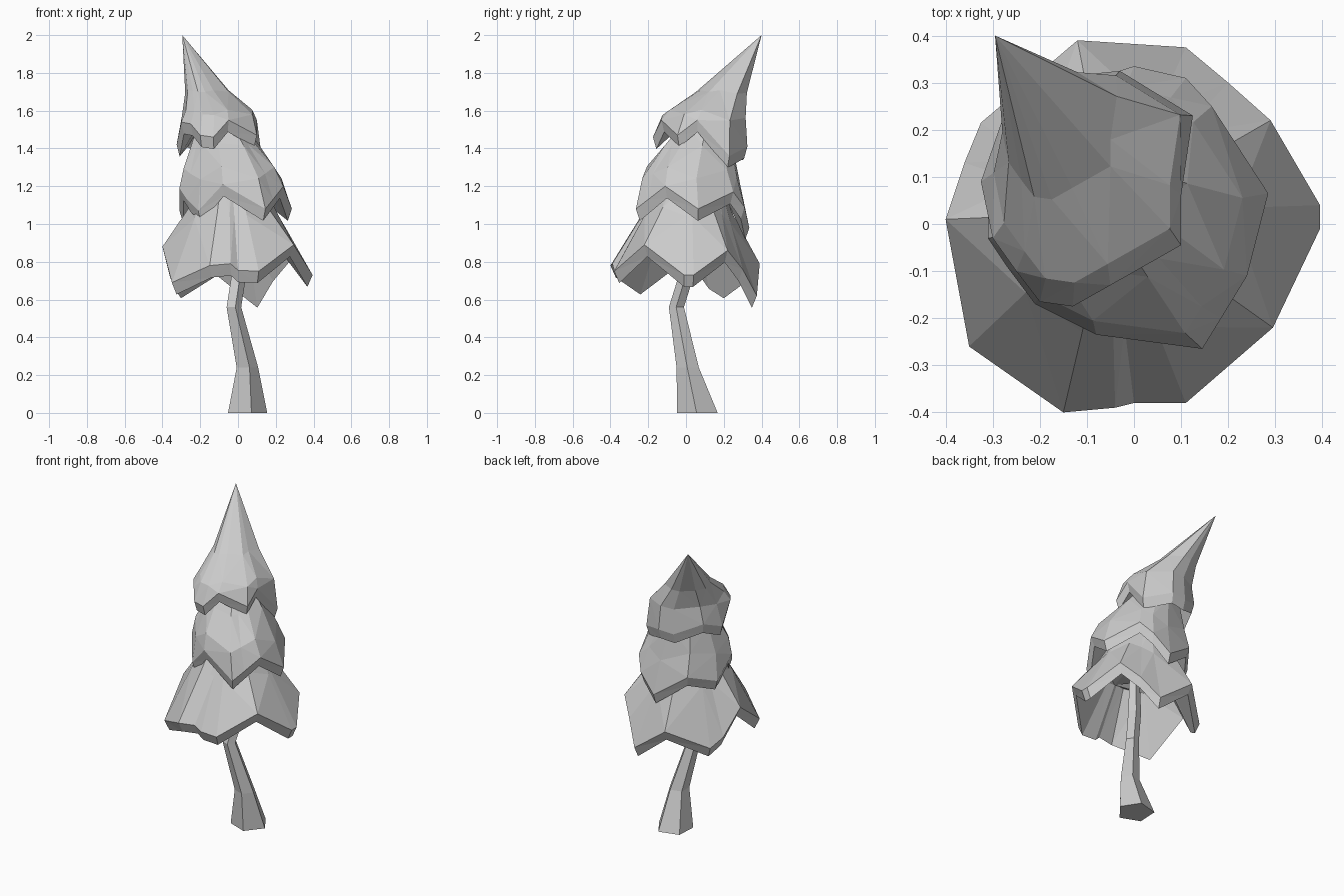
import bpy
import bmesh
import math
from mathutils import Vector

default_cube = bpy.data.objects.get("Cube")
if default_cube:
    bpy.data.objects.remove(default_cube, do_unlink=True)

grey = bpy.data.materials.new("plain grey")
grey.use_nodes = True
grey.diffuse_color = (0.6, 0.6, 0.6, 1)
shader = next(n for n in grey.node_tree.nodes if n.type == 'BSDF_PRINCIPLED')
shader.inputs["Base Color"].default_value = grey.diffuse_color


def bridge(bm, lower, upper):
    """Join two rings of vertices with a band of quads."""
    count = len(lower)
    for i in range(count):
        j = (i + 1) % count
        bm.faces.new((lower[i], lower[j], upper[j], upper[i]))


def add_ring(bm, points):
    return [bm.verts.new(p) for p in points]


def finish(bm, name):
    """Turn the bmesh into a flat shaded object."""
    bmesh.ops.triangulate(bm, faces=[f for f in bm.faces if len(f.verts) > 3])
    bmesh.ops.recalc_face_normals(bm, faces=bm.faces)
    mesh = bpy.data.meshes.new(name)
    bm.to_mesh(mesh)
    bm.free()
    mesh.materials.append(grey)
    obj = bpy.data.objects.new(name, mesh)
    bpy.context.collection.objects.link(obj)
    return obj


def scaled_ring(hem, centre, mean_z, scale, target, keep):
    """Shrink the hem outline around a new centre; keep is how much zigzag stays."""
    return [Vector((target[0] + (p.x - centre[0]) * scale,
                    target[1] + (p.y - centre[1]) * scale,
                    target[2] + (p.z - mean_z) * keep)) for p in hem]


def foliage_tier(name, hem_points, centre, rings, tip, hollow_top):
    """A ragged skirt: outer rings up to a tip, a thick hem and a hollow underside."""
    hem = [Vector(p) for p in hem_points]
    mean_z = sum(p.z for p in hem) / len(hem)
    bm = bmesh.new()
    edge = add_ring(bm, hem)

    # Outer surface
    below = edge
    for scale, target, keep in rings:
        above = add_ring(bm, scaled_ring(hem, centre, mean_z, scale, target, keep))
        bridge(bm, below, above)
        below = above
    peak = bm.verts.new(tip)
    for i, vert in enumerate(below):
        bm.faces.new((vert, below[(i + 1) % len(below)], peak))

    # Hem thickness and underside
    drop = (centre[0], centre[1], mean_z - 0.063)
    lip = add_ring(bm, scaled_ring(hem, centre, mean_z, 0.93, drop, 1))
    bridge(bm, lip, edge)
    inner = add_ring(bm, scaled_ring(hem, centre, mean_z, 0.5, hollow_top, 0.3))
    bridge(bm, lip, inner)
    bm.faces.new(inner)
    return finish(bm, name)


# Bent five-sided trunk
trunk = bmesh.new()
previous = None
for x, y, z, radius in ((0.042, 0.062, 0, 0.113), (0.045, 0.01, 0.24, 0.062),
                        (-0.025, -0.05, 0.56, 0.042), (0, 0, 0.72, 0.042),
                        (0, 0, 1.05, 0.03)):
    angles = [math.radians(-75 + 72 * i) for i in range(5)]
    ring = add_ring(trunk, [(x + radius * math.cos(a), y + radius * math.sin(a), z)
                            for a in angles])
    if previous:
        bridge(trunk, previous, ring)
    else:
        trunk.faces.new(ring)
    previous = ring
trunk.faces.new(previous)
finish(trunk, "trunk")

# Wide bottom skirt
foliage_tier(
    "lower_foliage",
    [(-0.4, 0.01, 0.88), (-0.35, -0.26, 0.69), (-0.15, -0.4, 0.78),
     (-0.04, -0.39, 0.79), (0, -0.38, 0.755), (0.11, -0.38, 0.75),
     (0.295, -0.22, 0.89), (0.395, -0.01, 0.73), (0.395, 0.04, 0.73),
     (0.29, 0.22, 0.86), (0.2, 0.3, 0.76), (0.11, 0.375, 0.62),
     (-0.12, 0.39, 0.79), (-0.325, 0.215, 0.67), (-0.36, 0.13, 0.72)],
    centre=(0, 0),
    rings=[(0.6, (-0.02, 0.01, 1.05), 0.3), (0.4, (-0.03, 0.03, 1.22), 0)],
    tip=(-0.04, 0.04, 1.3), hollow_top=(-0.01, 0, 1.0))

# Middle skirt
foliage_tier(
    "middle_foliage",
    [(-0.31, -0.03, 1.19), (-0.27, -0.09, 1.13), (-0.21, -0.17, 1.07),
     (-0.08, -0.235, 1.21), (0.145, -0.265, 1.08), (0.185, -0.2, 1.13),
     (0.24, -0.11, 1.2), (0.285, 0.065, 1.08), (0.165, 0.25, 1.17),
     (0.11, 0.31, 1.09), (0, 0.335, 0.98), (-0.2, 0.27, 1.12),
     (-0.31, 0.12, 1.07)],
    centre=(-0.02, 0.03),
    rings=[(0.87, (-0.035, 0.025, 1.26), 0.5), (0.6, (-0.07, 0.065, 1.42), 0.1),
           (0.45, (-0.09, 0.09, 1.5), 0)],
    tip=(-0.1, 0.1, 1.55), hollow_top=(-0.03, 0.03, 1.24))

# Pointed top leaning back
foliage_tier(
    "top_foliage",
    [(-0.3, -0.03, 1.54), (-0.25, -0.1, 1.53), (-0.2, -0.165, 1.47),
     (-0.13, -0.175, 1.46), (-0.05, -0.13, 1.55), (0.1, -0.045, 1.47),
     (0.1, 0.06, 1.55), (0.125, 0.23, 1.36), (-0.03, 0.325, 1.41),
     (-0.13, 0.315, 1.4), (-0.28, 0.22, 1.47), (-0.325, 0.09, 1.42)],
    centre=(-0.1, 0.08),
    rings=[(0.88, (-0.1, 0.1, 1.58), 0.3), (0.54, (-0.158, 0.19, 1.7), 0.1)],
    tip=(-0.295, 0.4, 2.0), hollow_top=(-0.11, 0.1, 1.52))
